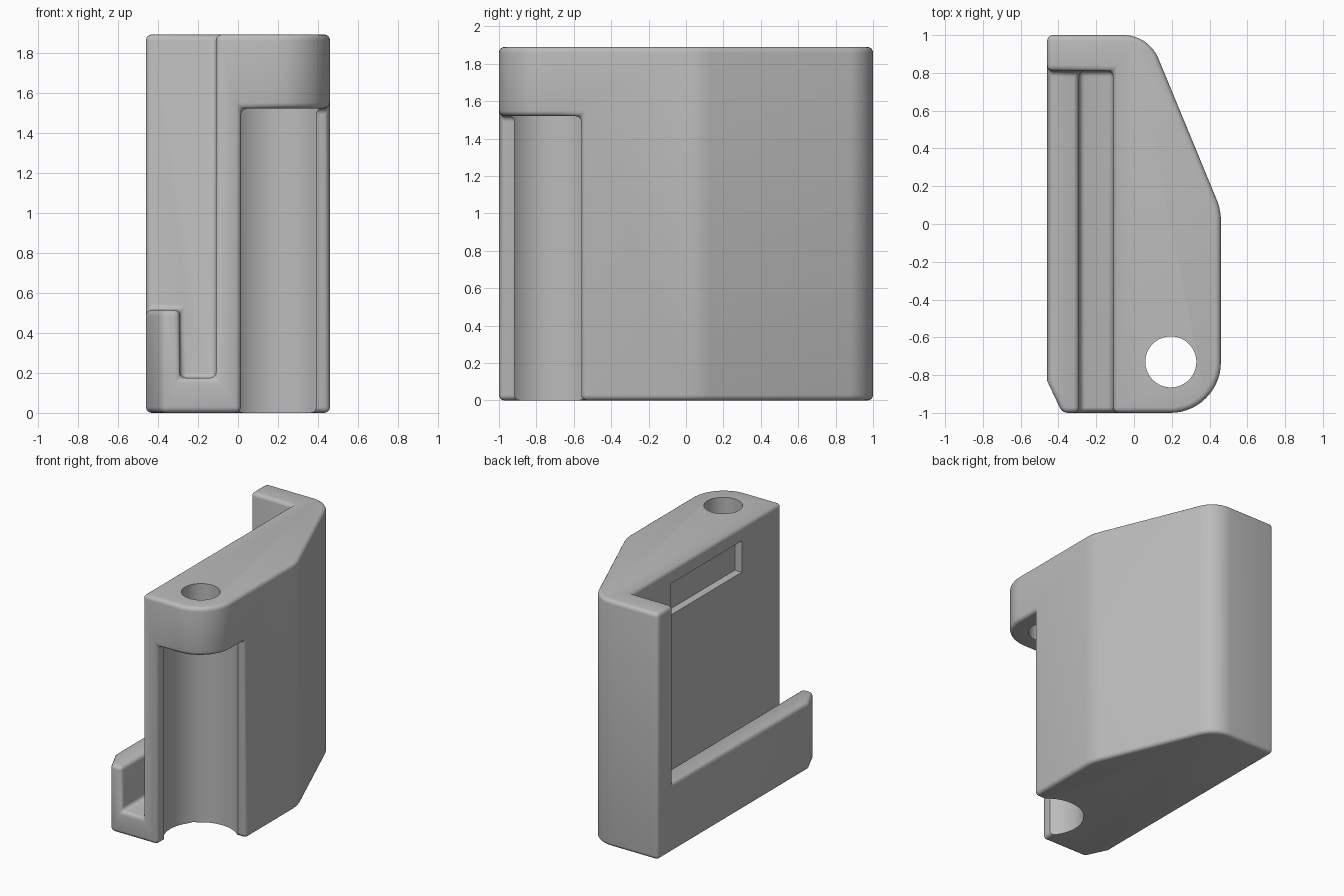
import bpy, bmesh, math
from mathutils import Vector

cube = bpy.data.objects.get("Cube")
if cube:
    bpy.data.objects.remove(cube, do_unlink=True)

HEIGHT = 1.89
PIN = Vector((0.195, -0.73))

grey = bpy.data.materials.new("plain_grey")
grey.use_nodes = True
grey.diffuse_color = (0.5, 0.5, 0.5, 1)
for node in grey.node_tree.nodes:
    if node.type == 'BSDF_PRINCIPLED':
        node.inputs["Base Color"].default_value = (0.5, 0.5, 0.5, 1)


def rounded(corners, steps=14):
    """Outline points from (x, y, radius) corners."""
    out = []
    for i, (x, y, r) in enumerate(corners):
        p = Vector((x, y))
        if r == 0:
            out.append(p)
            continue
        a = (Vector(corners[i - 1][:2]) - p).normalized()
        b = (Vector(corners[(i + 1) % len(corners)][:2]) - p).normalized()
        half = a.angle(b) / 2
        centre = p + (a + b).normalized() * (r / math.sin(half))
        start = p + a * (r / math.tan(half)) - centre
        end = p + b * (r / math.tan(half)) - centre
        turn = start.angle_signed(end)
        for k in range(steps + 1):
            t = -turn * k / steps
            c, s = math.cos(t), math.sin(t)
            out.append(centre + Vector((c * start.x - s * start.y,
                                        s * start.x + c * start.y)))
    return out


def prism(name, outline, low, high, axis='Z'):
    """Extrude an outline along z, or an x-z outline along y."""
    place = (lambda p, h: (p[0], p[1], h)) if axis == 'Z' else (lambda p, h: (p[0], h, p[1]))
    bm = bmesh.new()
    face = bm.faces.new([bm.verts.new(place(p, low)) for p in outline])
    ext = bmesh.ops.extrude_face_region(bm, geom=[face])
    verts = [v for v in ext["geom"] if isinstance(v, bmesh.types.BMVert)]
    bmesh.ops.translate(bm, verts=verts, vec=place((0, 0), high - low))
    bmesh.ops.recalc_face_normals(bm, faces=bm.faces)
    mesh = bpy.data.meshes.new(name)
    bm.to_mesh(mesh)
    bm.free()
    obj = bpy.data.objects.new(name, mesh)
    mesh.materials.append(grey)
    bpy.context.collection.objects.link(obj)
    return obj


def box(x0, x1, y0, y1):
    return [(x0, y0), (x1, y0), (x1, y1), (x0, y1)]


def circle(radius, count=64):
    return [PIN + radius * Vector((math.cos(math.tau * k / count),
                                   math.sin(math.tau * k / count))) for k in range(count)]


def apply(obj, mod):
    bpy.ops.object.select_all(action='DESELECT')
    bpy.context.view_layer.objects.active = obj
    obj.select_set(True)
    bpy.ops.object.modifier_apply(modifier=mod.name)


def cut(obj, cutter):
    mod = obj.modifiers.new("cut", 'BOOLEAN')
    mod.operation = 'DIFFERENCE'
    mod.solver = 'EXACT'
    mod.object = cutter
    apply(obj, mod)
    bpy.data.objects.remove(cutter, do_unlink=True)


# Main block
body = prism("bracket_body", rounded([
    (-0.46, 1, 0), (-0.46, -0.83, 0), (-0.38, -1, 0), (0.46, -1, 0.268),
    (0.46, 0.075, 0.3), (0.078, 1, 0.2)]), 0, HEIGHT)

# Channel that leaves the front lip, floor and end wall
cut(body, prism("channel_cutter", [
    (-0.11, 0.175), (-0.11, 2.2), (-0.8, 2.2), (-0.8, 0.515),
    (-0.29, 0.515), (-0.29, 0.175)], -1.3, 0.81, 'Y'))

# Corner notch under the cap
cut(body, prism("notch_cutter", box(0.015, 0.8, -1.3, -0.56), -0.3, 1.52))

# Rounded edges
bevel = body.modifiers.new("rounding", 'BEVEL')
bevel.width = 0.03
bevel.segments = 4
bevel.limit_method = 'ANGLE'
bevel.angle_limit = math.radians(30)
bevel.use_clamp_overlap = False
apply(body, bevel)

# Barrel recess, pin hole and shallow pocket
cut(body, prism("barrel_cutter", circle(0.26), -0.3, 1.521))
cut(body, prism("pin_cutter", circle(0.135), 1.3, 2.2))
cut(body, prism("pocket_cutter", box(-0.2, -0.05, -0.52, 0.34), 1.54, 1.78))

bpy.ops.object.select_all(action='DESELECT')
bpy.context.view_layer.objects.active = body
body.select_set(True)
bpy.ops.object.shade_smooth_by_angle(angle=math.radians(35))
